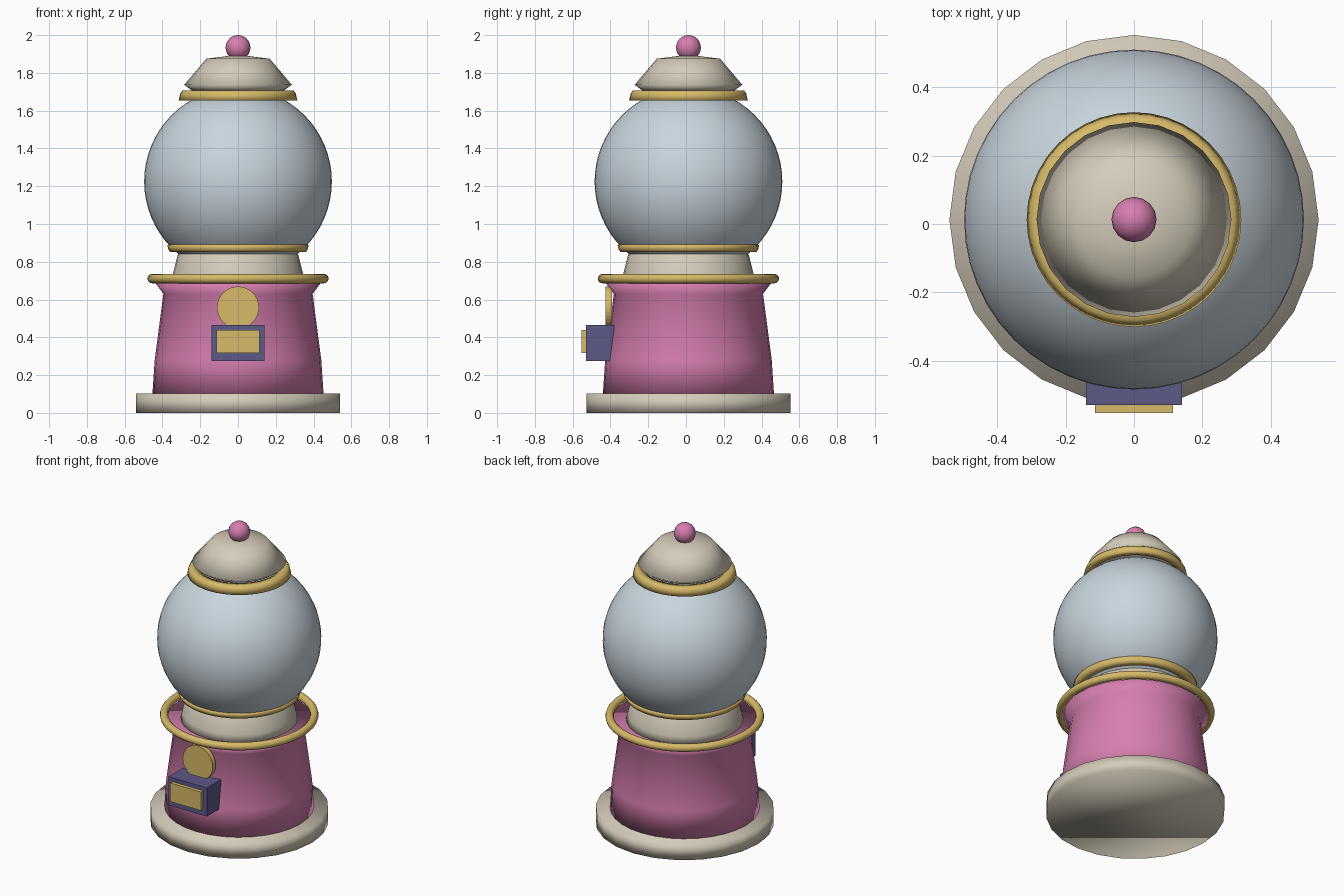
import bpy, bmesh
from math import cos, sin, tau, pi

cube = bpy.data.objects.get("Cube")
if cube:
    bpy.data.objects.remove(cube, do_unlink=True)

AXIS_Y = 0.013  # the round body sits slightly behind centre


def material(name, rgb):
    m = bpy.data.materials.new(name)
    m.use_nodes = True
    m.diffuse_color = (*rgb, 1)
    m.node_tree.nodes["Principled BSDF"].inputs["Base Color"].default_value = (*rgb, 1)
    return m


PINK = material("pink", (0.68, 0.21, 0.43))
CREAM = material("cream", (0.66, 0.60, 0.49))
GOLD = material("gold", (0.68, 0.49, 0.14))
PURPLE = material("purple", (0.11, 0.10, 0.25))
GLASS = material("pale blue", (0.58, 0.66, 0.72))


def finish(obj, name, mat, smooth=True):
    obj.name = name
    obj.data.name = name
    obj.data.materials.append(mat)
    for p in obj.data.polygons:
        p.use_smooth = smooth
    return obj


def lathe(name, profile, mat, sides=24, closed=False):
    """Spin (radius, height) points; ends are capped, or joined when closed."""
    bm = bmesh.new()
    rings = [[bm.verts.new((r * cos(tau * i / sides), AXIS_Y + r * sin(tau * i / sides), z))
              for i in range(sides)] for r, z in profile]
    pairs = list(zip(rings, rings[1:]))
    if closed:
        pairs.append((rings[-1], rings[0]))
    else:
        bm.faces.new(rings[0][::-1])
        bm.faces.new(rings[-1])
    for a, b in pairs:
        for i in range(sides):
            j = (i + 1) % sides
            bm.faces.new((a[i], a[j], b[j], b[i]))
    bmesh.ops.recalc_face_normals(bm, faces=bm.faces)
    mesh = bpy.data.meshes.new(name)
    bm.to_mesh(mesh)
    bm.free()
    obj = bpy.data.objects.new(name, mesh)
    bpy.context.collection.objects.link(obj)
    return finish(obj, name, mat)


def ball(name, radius, z, mat, segments, rings):
    bpy.ops.mesh.primitive_uv_sphere_add(segments=segments, ring_count=rings,
                                         radius=radius, location=(0, AXIS_Y, z))
    return finish(bpy.context.object, name, mat)


def block(name, half_width, y, z, mat):
    """Box from a half width and (low, high) ranges in y and z."""
    bpy.ops.mesh.primitive_cube_add(size=1, location=(0, sum(y) / 2, sum(z) / 2))
    obj = bpy.context.object
    size = (half_width * 2, y[1] - y[0], z[1] - z[0])
    for v in obj.data.vertices:
        v.co = [c * s for c, s in zip(v.co, size)]
    return finish(obj, name, mat, smooth=False)


# Foot and flared body
lathe("base", [(0.54, 0), (0.54, 0.102)], CREAM)
lathe("body", [(0.453, 0.1), (0.441, 0.28), (0.395, 0.63), (0.44, 0.69)], PINK, 32)

# Round ring above the body
bpy.ops.mesh.primitive_torus_add(major_segments=48, minor_segments=12, major_radius=0.455,
                                 minor_radius=0.025, location=(0, AXIS_Y, 0.711))
finish(bpy.context.object, "body_ring", GOLD)

# Neck, globe and its two bands
lathe("neck", [(0.357, 0.68), (0.345, 0.735), (0.32, 0.835), (0.308, 0.85)], CREAM, 32)
ball("globe", 0.497, 1.225, GLASS, 48, 32)
lathe("lower_band", [(0.32, 0.852), (0.36, 0.852), (0.369, 0.866), (0.375, 0.89), (0.33, 0.892)],
      GOLD, 40, closed=True)
lathe("upper_band", [(0.27, 1.655), (0.314, 1.655), (0.306, 1.69), (0.295, 1.706), (0.25, 1.706)],
      GOLD, 40, closed=True)

# Lid and knob
lathe("lid", [(0.235, 1.70), (0.285, 1.737), (0.168, 1.875), (0.05, 1.89)], CREAM)
ball("knob", 0.066, 1.934, PINK, 16, 12)

# Coin disc, chute box and flap
bpy.ops.mesh.primitive_cylinder_add(vertices=32, radius=0.111, depth=0.032,
                                    location=(0, -0.409, 0.558), rotation=(pi / 2, 0, 0))
finish(bpy.context.object, "coin_disc", GOLD, smooth=False)
block("chute_box", 0.141, (-0.53, -0.38), (0.275, 0.466), PURPLE)
block("chute_flap", 0.114, (-0.553, -0.525), (0.316, 0.44), GOLD)
